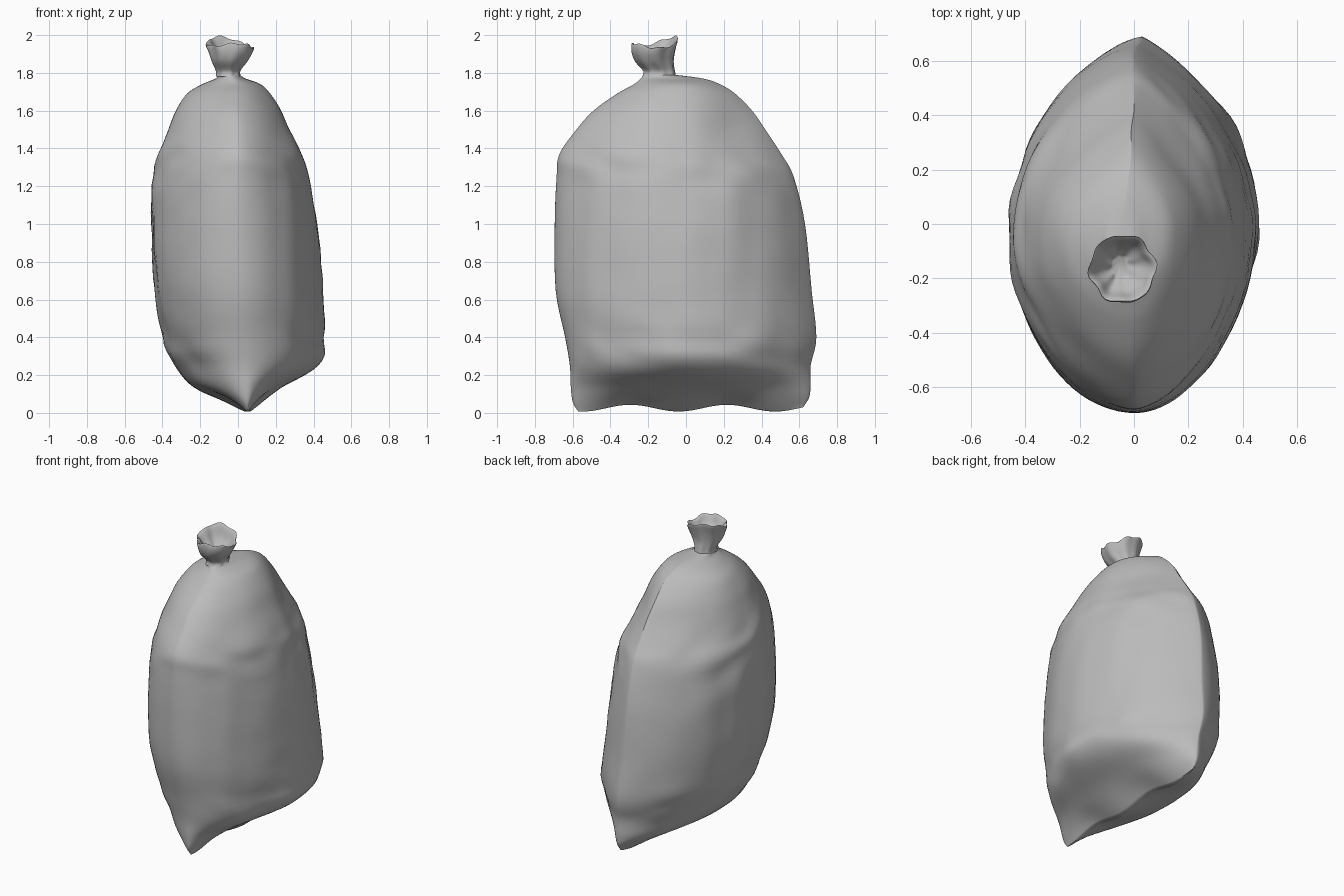
import bpy, math
from mathutils import Vector, noise

cube = bpy.data.objects.get("Cube")
if cube:
    bpy.data.objects.remove(cube, do_unlink=True)

plastic = bpy.data.materials.new("grey_plastic")
plastic.use_nodes = True
grey = (0.5, 0.5, 0.5, 1)
plastic.diffuse_color = grey
plastic.node_tree.nodes["Principled BSDF"].inputs["Base Color"].default_value = grey

# Body rings: height, x min, x max, y min, y max, seam x, front and back pointedness
BODY = [
    (0.025, 0.035, 0.065, -0.57, 0.62, 0.05, 1, 1),
    (0.07, -0.07, 0.13, -0.6, 0.65, 0.05, 1, 1.1),
    (0.14, -0.24, 0.24, -0.61, 0.66, 0.05, 1.1, 1.4),
    (0.25, -0.335, 0.42, -0.615, 0.66, 0.04, 1.1, 1.7),
    (0.4, -0.395, 0.455, -0.64, 0.69, 0.03, 1.1, 1.75),
    (0.65, -0.44, 0.45, -0.69, 0.665, 0.02, 1.15, 1.75),
    (1, -0.46, 0.42, -0.695, 0.63, 0, 1.15, 1.7),
    (1.25, -0.45, 0.375, -0.685, 0.57, 0, 1.2, 1.65),
    (1.37, -0.415, 0.335, -0.67, 0.505, 0, 1.3, 1.7),
    (1.5, -0.37, 0.275, -0.58, 0.42, 0, 1.3, 1.8),
    (1.6, -0.33, 0.23, -0.49, 0.35, -0.01, 1.3, 1.8),
    (1.69, -0.27, 0.17, -0.365, 0.26, -0.01, 1.2, 1.8),
    (1.74, -0.19, 0.12, -0.275, 0.18, -0.02, 1.1, 1.7),
    (1.77, -0.12, 0.04, -0.24, 0.09, -0.03, 1, 1.4),
    (1.79, -0.11, 0.01, -0.225, -0.06, -0.05, 1, 1),
]
# Neck rings: up the outside, over the rim, down the inside
NECK = [
    (1.78, -0.115, 0.015, -0.23, -0.055, -0.05, 1, 1),
    (1.81, -0.115, 0.01, -0.225, -0.06, -0.05, 1, 1),
    (1.86, -0.135, 0.045, -0.27, -0.065, -0.05, 1, 1),
    (1.91, -0.15, 0.07, -0.29, -0.055, -0.04, 1, 1),
    (1.955, -0.165, 0.08, -0.29, -0.04, -0.04, 1, 1),
    (1.945, -0.15, 0.065, -0.275, -0.055, -0.04, 1, 1),
    (1.9, -0.12, 0.04, -0.25, -0.08, -0.05, 1, 1),
    (1.86, -0.08, -0.02, -0.2, -0.12, -0.05, 1, 1),
]


def smooth_rows(rows, steps):
    """Catmull-Rom interpolation between neighbouring rings."""
    out = []
    for i in range(len(rows) - 1):
        quad = [rows[max(i - 1, 0)], rows[i], rows[i + 1], rows[min(i + 2, len(rows) - 1)]]
        for k in range(steps):
            t = k / steps
            out.append([b + 0.5 * t * (c - a + t * (2 * a - 5 * b + 4 * c - d + t * (3 * (b - c) + d - a)))
                        for a, b, c, d in zip(*quad)])
    return out + [list(rows[-1])]


def bump(value, centre, width):
    return math.exp(-((value - centre) / width) ** 2)


def body_folds(p, c, s):
    """Crumpled bands, shallow pleats, a dented shoulder and a wavy hem."""
    crumple = 0.005 + 0.018 * bump(p.z, 1.3, 0.13) + 0.018 * bump(p.z, 0.33, 0.12)
    crumple *= bump(p.z, 0.85, 0.8) * min(1, p.z * 4)
    n = noise.noise(Vector((p.x * 4, p.y * 5 + p.z * 3, p.z * 8)))
    pleat = 0.012 * noise.noise(Vector((p.x * 7, p.y * 7, p.z))) * bump(p.z, 0.9, 0.6)
    dent = 0.03 * bump(p.y, 0.27, 0.13) * bump(p.z, 1.5, 0.14) if c > 0 else 0
    dent += 0.03 * bump(p.y, -0.42, 0.1) * bump(p.z, 0.28, 0.08) if c < 0 else 0
    push = crumple * n * 1.3 + pleat - dent
    hem = -0.018 * math.cos((p.y + 0.55) * 12.3) * bump(p.z, 0.03, 0.07)
    return p + Vector((c * push, 0.5 * s * abs(c) * push, hem))


def neck_folds(p, c, s):
    """Soft pleats that open into an uneven rim."""
    a = math.atan2(s, c)
    flare = max(0, p.z - 1.8) / 0.16
    ripple = 0.005 * flare * math.sin(6 * a + 1) + 0.003 * math.sin(8 * a)
    lift = 0.02 * math.cos(a - 2.3) + 0.018 * math.cos(2 * a - 4) + 0.006 * math.sin(7 * a)
    return p + Vector((c * ripple, s * ripple, lift * flare ** 3))


def loft(name, rows, steps, segments, folds, caps):
    verts, faces = [], []
    rings = smooth_rows(rows, steps)
    for z, x0, x1, y0, y1, seam, front, back in rings:
        for k in range(segments):
            a = math.tau * k / segments
            c, s = math.cos(a), math.sin(a)
            reach = x1 - seam if c > 0 else seam - x0
            rear = (s + 1) / 2
            point = front + (back - front) * rear
            # The right side is fuller around mid height, most of all at the back
            if c < 0:
                point -= (0.2 + 0.35 * rear) * bump(z, 0.65, 0.45)
            x = seam + math.copysign(abs(c) ** point, c) * reach
            y = (y0 + y1) / 2 + s * (y1 - y0) / 2
            verts.append(folds(Vector((x, y, z)), c, s))
    for r in range(len(rings) - 1):
        for k in range(segments):
            n = (k + 1) % segments
            lo, hi = r * segments, (r + 1) * segments
            faces.append((lo + k, lo + n, hi + n, hi + k))
    # Close the bottom with strips across the seam, the end with a disc
    if "bottom" in caps:
        half, q = segments // 2, segments // 4
        for k in range(-q, q):
            ids = [k % segments, (half - k) % segments,
                   (half - k - 1) % segments, (k + 1) % segments]
            faces.append(tuple(dict.fromkeys(ids)))
    if "end" in caps:
        faces.append(tuple(range(len(verts) - segments, len(verts))))
    mesh = bpy.data.meshes.new(name)
    mesh.from_pydata(verts, [], faces)
    mesh.materials.append(plastic)
    mesh.update()
    obj = bpy.data.objects.new(name, mesh)
    bpy.context.collection.objects.link(obj)
    bpy.ops.object.select_all(action="DESELECT")
    obj.select_set(True)
    bpy.context.view_layer.objects.active = obj
    bpy.ops.object.shade_smooth_by_angle(angle=math.radians(50))


loft("bag_body", BODY, 5, 96, body_folds, ["bottom"])
loft("tied_neck", NECK, 4, 48, neck_folds, ["end"])
